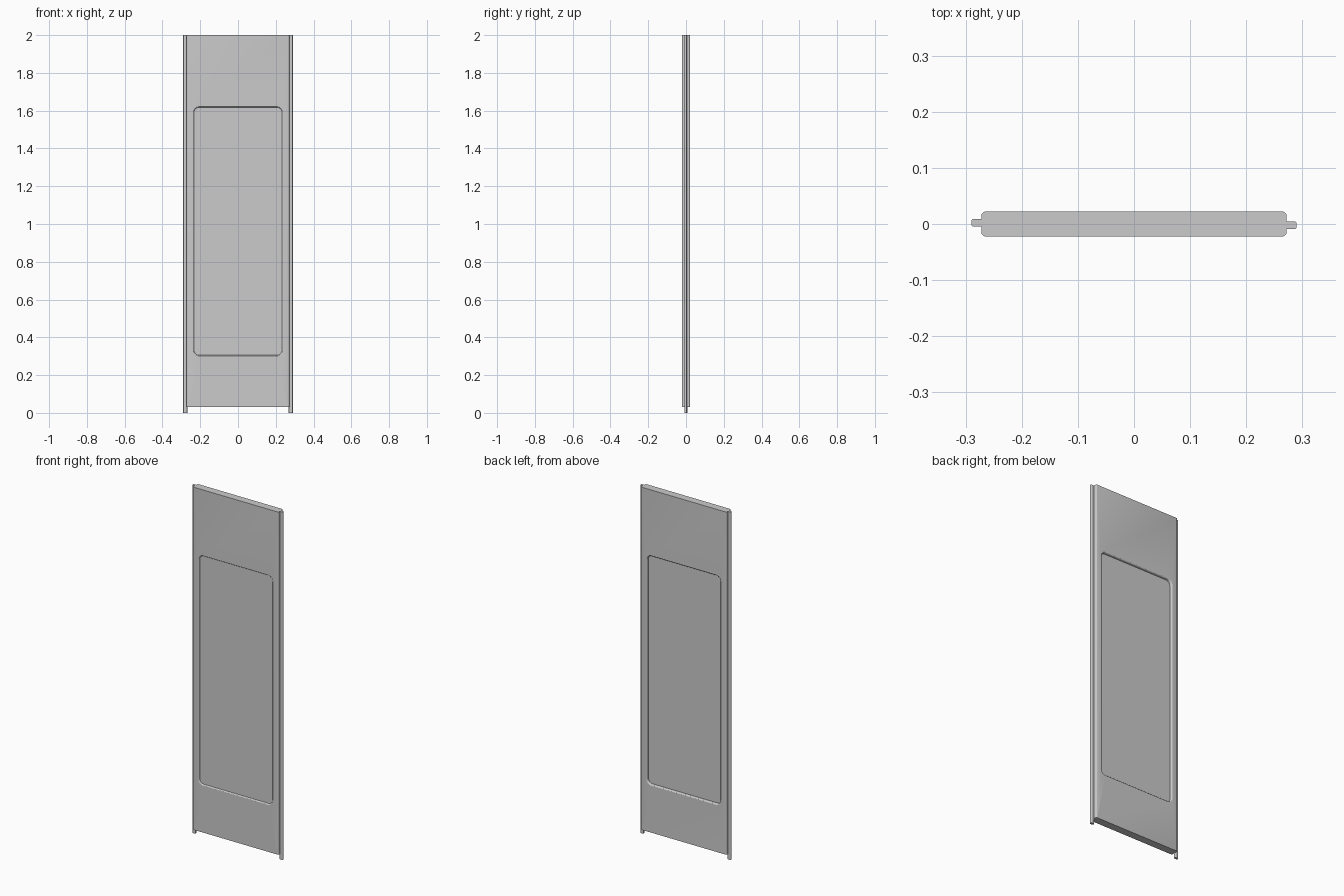
import bpy, bmesh, math

if "Cube" in bpy.data.objects:
    bpy.data.objects.remove(bpy.data.objects["Cube"])


def loft(name, rings):
    """Skin matching rings of 3D points and cap both ends."""
    bm = bmesh.new()
    loops = [[bm.verts.new(p) for p in ring] for ring in rings]
    n = len(loops[0])
    for a, b in zip(loops, loops[1:]):
        for i in range(n):
            j = (i + 1) % n
            bm.faces.new((a[i], a[j], b[j], b[i]))
    bm.faces.new(loops[0])
    bm.faces.new(loops[-1])
    bmesh.ops.recalc_face_normals(bm, faces=bm.faces)
    mesh = bpy.data.meshes.new(name)
    bm.to_mesh(mesh)
    bm.free()
    ob = bpy.data.objects.new(name, mesh)
    bpy.context.collection.objects.link(ob)
    return ob


def rounded_rect(u0, u1, v0, v1, r, seg):
    """2D outline of a rectangle with rounded corners."""
    corners = [(u1 - r, v1 - r, 0), (u0 + r, v1 - r, 90),
               (u0 + r, v0 + r, 180), (u1 - r, v0 + r, 270)]
    pts = []
    for u, v, start in corners:
        for k in range(seg + 1):
            a = math.radians(start + 90 * k / seg)
            pts.append((u + r * math.cos(a), v + r * math.sin(a)))
    return pts


def column(name, x0, x1, y0, y1, r, z0, z1):
    """Vertical extrusion of a rounded rectangle."""
    pts = rounded_rect(x0, x1, y0, y1, r, 4)
    return loft(name, [[(x, y, z) for x, y in pts] for z in (z0, z1)])


def shade(ob):
    bpy.ops.object.select_all(action='DESELECT')
    ob.select_set(True)
    bpy.context.view_layer.objects.active = ob
    bpy.ops.object.shade_smooth_by_angle(angle=math.radians(35))


HALF = 0.0223  # half thickness of the slab

# Main slab with softened vertical edges
panel = column("door_panel", -0.272, 0.272, -HALF, HALF, 0.008, 0.03, 2.0)

# Recessed field on each face, with an eased lip
for side, label, depth in ((-1, "front", 0.007), (1, "back", 0.014)):
    rings = []
    for inset, y in ((0, HALF + 0.01), (0, HALF), (0.002, HALF - 0.001),
                     (0.004, HALF - 0.003), (0.005, HALF - 0.006),
                     (0.0055, HALF - depth)):
        pts = rounded_rect(-0.238 + inset, 0.238 - inset,
                           0.30 + inset, 1.623 - inset, 0.032 - inset, 8)
        rings.append([(x, side * y, z) for x, z in pts])
    cutter = loft(label + "_recess_cutter", rings)
    cutter.hide_render = True
    cutter.hide_set(True)
    cut = panel.modifiers.new(label + "_recess", 'BOOLEAN')
    cut.operation = 'DIFFERENCE'
    cut.solver = 'EXACT'
    cut.object = cutter

# Offset interlocking tongues along both sides, reaching the floor
left = column("left_tongue", -0.29, -0.268, -0.0045, 0.009, 0.0045, 0, 2.0)
right = column("right_tongue", 0.268, 0.29, -0.009, 0.0045, 0.0045, 0, 2.0)

for ob in (panel, left, right):
    shade(ob)
